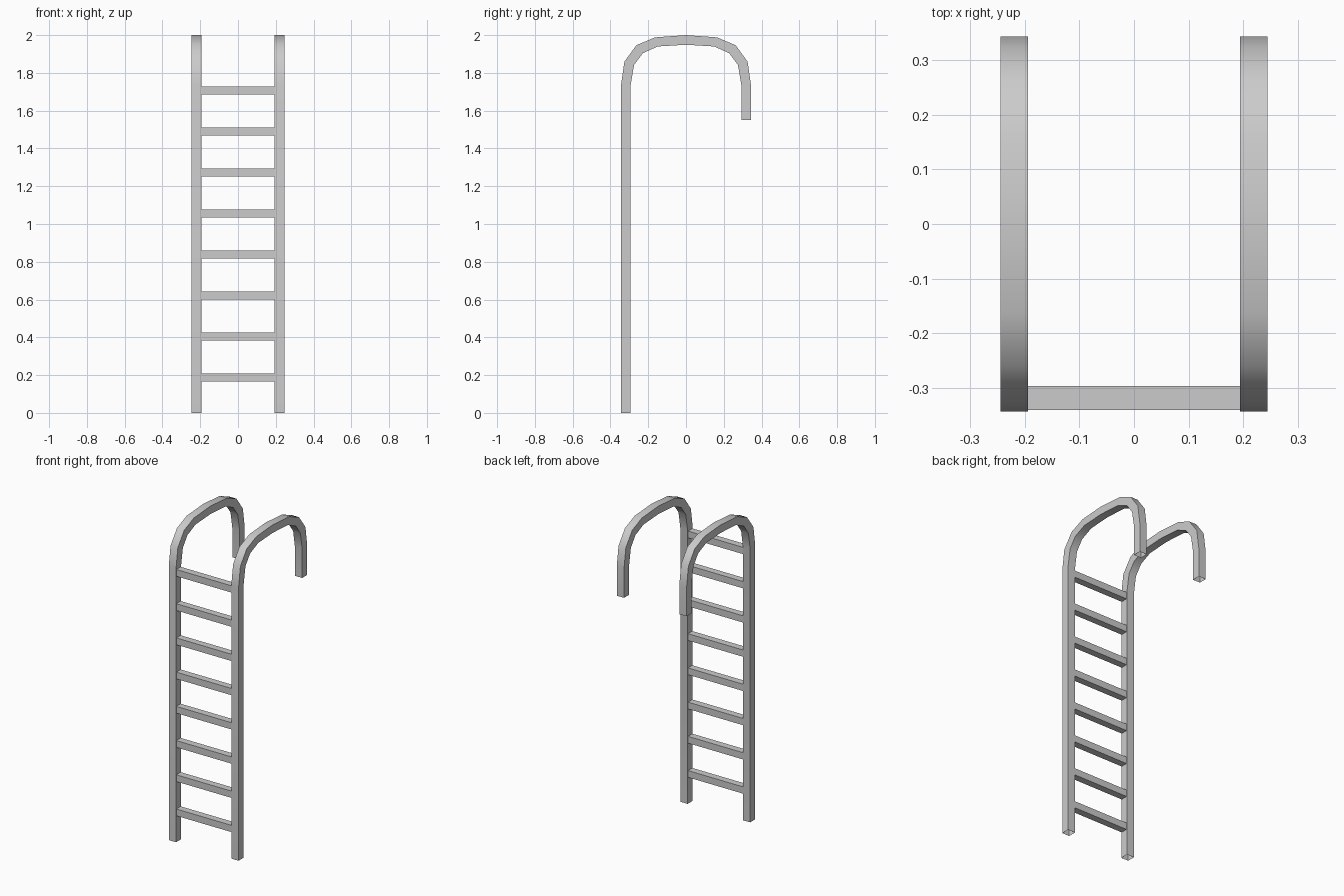
import bpy, bmesh, math

if "Cube" in bpy.data.objects:
    bpy.data.objects.remove(bpy.data.objects["Cube"])

# Half of the arch: (outer y, outer z, inner y, inner z), from the top outwards
ARCH = [(0, 2.0, 0, 1.949), (0.164, 1.988, 0.149, 1.94), (0.262, 1.947, 0.229, 1.904),
        (0.326, 1.86, 0.275, 1.842), (0.344, 1.735, 0.293, 1.735)]
OUT, INN = 0.344, 0.293


def finish(bm, name):
    mesh = bpy.data.meshes.new(name)
    bm.to_mesh(mesh)
    bm.free()
    obj = bpy.data.objects.new(name, mesh)
    bpy.context.collection.objects.link(obj)
    bpy.ops.object.select_all(action='DESELECT')
    obj.select_set(True)
    bpy.context.view_layer.objects.active = obj
    return obj


def rail(name, x0, x1):
    # square open-ended tube: front leg, arch, short rear hook
    front = [(-a, b, -c, d) for a, b, c, d in reversed(ARCH)]
    path = [(-OUT, 0, -INN, 0)] + front + ARCH[1:] + [(OUT, 1.55, INN, 1.55)]
    bm = bmesh.new()
    rings = [[bm.verts.new(p) for p in ((x0, a, b), (x1, a, b), (x1, c, d), (x0, c, d))]
             for a, b, c, d in path]
    for r, s in zip(rings, rings[1:]):
        for i in range(4):
            j = (i + 1) % 4
            bm.faces.new((r[i], r[j], s[j], s[i]))
    finish(bm, name)
    bpy.ops.object.shade_smooth_by_angle(angle=math.radians(40))


def rung(name, z):
    bm = bmesh.new()
    bmesh.ops.create_cube(bm, size=1)
    bmesh.ops.scale(bm, vec=(0.39, 0.044, 0.043), verts=bm.verts)
    bmesh.ops.translate(bm, vec=(0, -0.319, z), verts=bm.verts)
    finish(bm, name)


# Side rails
rail("left_rail", -0.245, -0.194)
rail("right_rail", 0.194, 0.245)

# Rungs
for i in range(8):
    rung(f"rung_{i + 1}", 0.188 + i * 0.217)
